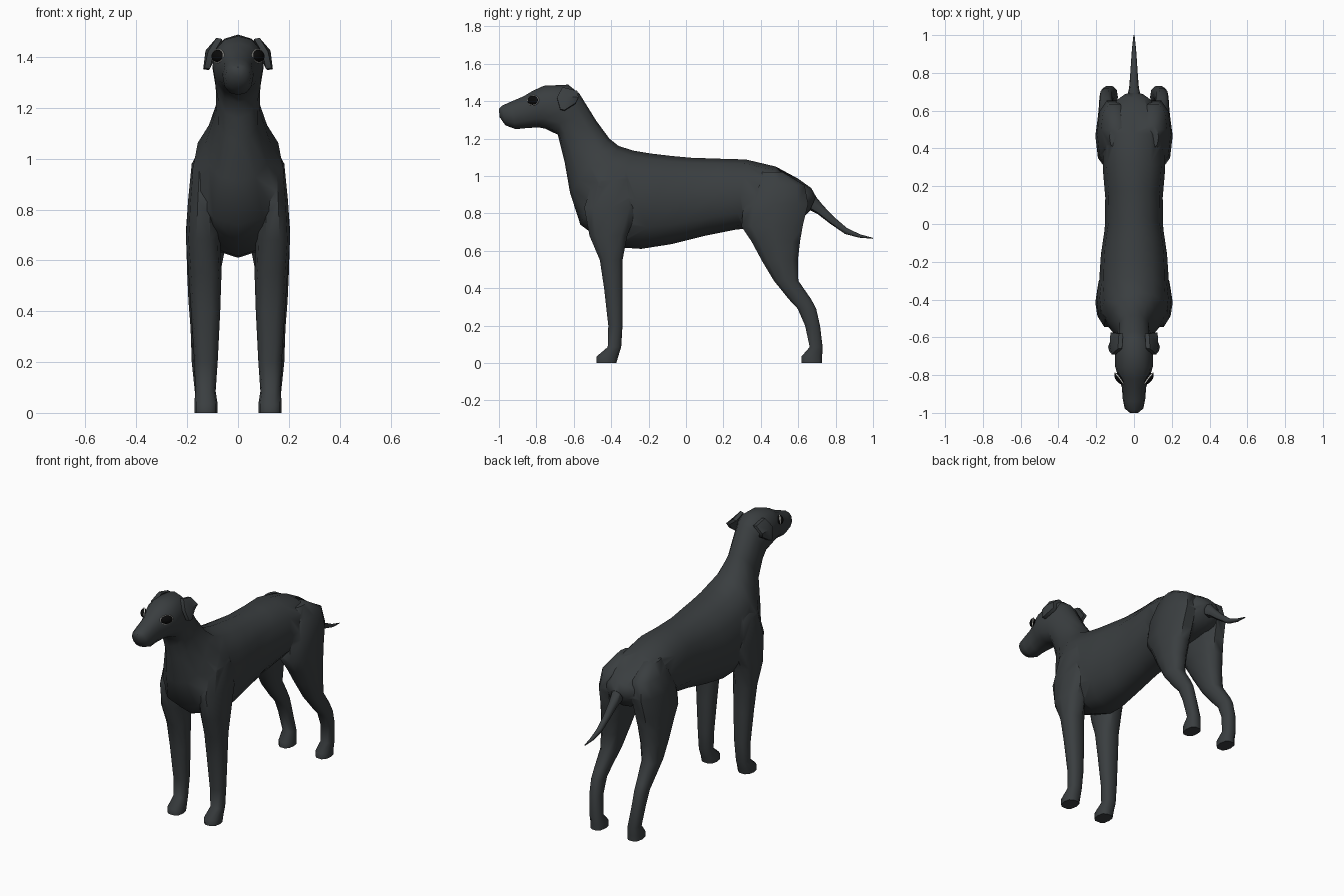
import bpy, bmesh, math
from mathutils import Vector

if "Cube" in bpy.data.objects:
    bpy.data.objects.remove(bpy.data.objects["Cube"])


def material(name, rgb):
    m = bpy.data.materials.new(name)
    m.diffuse_color = (*rgb, 1)
    m.use_nodes = True
    m.node_tree.nodes["Principled BSDF"].inputs["Base Color"].default_value = m.diffuse_color
    return m


COAT = material("coat", (0.042, 0.048, 0.051))
BLACK = material("eye_black", (0.003, 0.003, 0.003))
WHITE = material("eye_rim", (0.7, 0.7, 0.66))


def finish(name, bm, mat, angle=50):
    bmesh.ops.recalc_face_normals(bm, faces=bm.faces)
    me = bpy.data.meshes.new(name)
    bm.to_mesh(me)
    bm.free()
    me.materials.append(mat)
    ob = bpy.data.objects.new(name, me)
    bpy.context.collection.objects.link(ob)
    smooth(ob, angle)
    return ob


def smooth(ob, angle):
    bpy.ops.object.select_all(action='DESELECT')
    bpy.context.view_layer.objects.active = ob
    ob.select_set(True)
    bpy.ops.object.shade_smooth_by_angle(angle=math.radians(angle))


def loft(name, rows, sides=12, power=0.9, mirror=False):
    """Each row: side-view edge points (ya, za), (yb, zb), half width, centre x."""
    bm = bmesh.new()
    for sx in ((1, -1) if mirror else (1,)):
        rings = []
        for ya, za, yb, zb, w, xc in rows:
            a, b = Vector((0, ya, za)), Vector((0, yb, zb))
            ring = []
            for i in range(sides):
                t = 2 * math.pi * i / sides
                c, s = math.cos(t), math.sin(t)
                c = math.copysign(abs(c) ** power, c)
                s = math.copysign(abs(s) ** power, s)
                p = (a + b) / 2 + (a - b) / 2 * s
                ring.append(bm.verts.new((sx * (xc + w * c), p.y, p.z)))
            rings.append(ring)
        for r, q in zip(rings, rings[1:]):
            for i in range(sides):
                j = (i + 1) % sides
                bm.faces.new((r[i], r[j], q[j], q[i]))
        bm.faces.new(rings[0])
        bm.faces.new(rings[-1])
    return finish(name, bm, COAT)


# Head, neck and trunk: top edge, bottom edge, half width
trunk = [
    (-1.0, 1.36, -.997, 1.315, .025), (-.985, 1.375, -.965, 1.27, .05),
    (-.94, 1.395, -.91, 1.25, .06), (-.87, 1.425, -.86, 1.255, .064),
    (-.82, 1.455, -.79, 1.26, .085), (-.76, 1.482, -.75, 1.252, .1),
    (-.63, 1.488, -.685, 1.22, .1), (-.57, 1.44, -.67, 1.16, .088),
    (-.48, 1.295, -.648, 1.07, .086), (-.41, 1.2, -.62, .91, .13),
    (-.36, 1.16, -.565, .74, .18), (-.28, 1.135, -.46, .66, .184),
    (-.19, 1.12, -.34, .617, .182), (-.08, 1.107, -.24, .61, .175),
    (.03, 1.097, -.08, .635, .155), (.18, 1.092, .1, .68, .152),
    (.32, 1.088, .26, .712, .165), (.48, 1.05, .42, .73, .165),
    (.6, .985, .53, .75, .14), (.67, .935, .62, .77, .1),
    (.695, .89, .66, .81, .055)]
body = loft("dog_body", [(*r, 0) for r in trunk])

# Legs: height, back y, front y, inner x, outer x
def leg(name, rows):
    return loft(name, [(yb, z, yf, z, (xo - xi) / 2, (xo + xi) / 2)
                       for z, yb, yf, xi, xo in rows], 10, 0.8, True)


front_legs = leg("front_legs", [
    (0, -.37, -.48, .08, .172), (.035, -.36, -.48, .08, .172),
    (.085, -.345, -.42, .088, .168), (.2, -.338, -.417, .08, .172),
    (.4, -.337, -.44, .07, .185), (.55, -.337, -.463, .065, .195),
    (.68, -.31, -.52, .07, .205), (.83, -.25, -.55, .07, .197),
    (.98, -.28, -.5, .08, .182), (1.04, -.33, -.44, .09, .15)])

hind_legs = leg("hind_legs", [
    (0, .73, .615, .085, .17), (.035, .73, .615, .085, .17),
    (.085, .732, .66, .095, .17), (.2, .718, .635, .11, .182),
    (.29, .698, .595, .112, .185), (.34, .672, .548, .108, .187),
    (.44, .603, .467, .09, .195), (.55, .602, .4, .07, .2),
    (.65, .615, .345, .05, .203), (.73, .63, .29, .035, .204),
    (.85, .66, .3, .03, .195), (.95, .64, .36, .03, .175),
    (1.02, .52, .4, .05, .13)])

# Tail: tapering curve
tail = loft("tail", [
    (.62, .95, .62, .85, .045, 0), (.69, .895, .665, .815, .036, 0),
    (.735, .84, .705, .795, .026, 0), (.79, .782, .77, .745, .021, 0),
    (.86, .722, .85, .69, .016, 0), (.93, .688, .925, .67, .011, 0),
    (1.0, .669, 1.0, .664, .003, 0)], 8)

# Merge the limbs and tail into one skin
for part in (front_legs, hind_legs, tail):
    mod = body.modifiers.new("union", 'BOOLEAN')
    mod.operation = 'UNION'
    mod.solver = 'EXACT'
    mod.object = part
    bpy.context.view_layer.objects.active = body
    bpy.ops.object.modifier_apply(modifier=mod.name)
    bpy.data.objects.remove(part)
smooth(body, 60)

# Folded ears: thin flaps hanging from the skull
flap = [(.085, -.66, 1.475), (.08, -.58, 1.455), (.125, -.575, 1.42),
        (.115, -.59, 1.39), (.137, -.65, 1.352), (.132, -.672, 1.357),
        (.118, -.69, 1.42)]
bm = bmesh.new()
for sx in (1, -1):
    outer = [bm.verts.new((sx * x, y, z)) for x, y, z in flap]
    inner = [bm.verts.new((sx * (x - .022), y, z - .004)) for x, y, z in flap]
    hub = bm.verts.new((sx * .128, -.635, 1.425))
    for i in range(len(flap)):
        j = (i + 1) % len(flap)
        bm.faces.new((outer[i], outer[j], hub))
        bm.faces.new((outer[i], inner[i], inner[j], outer[j]))
    bm.faces.new(inner)
finish("ears", bm, COAT)

# Eyes: black balls with a pale rim
for side, sx in (("left", 1), ("right", -1)):
    facing = Vector((sx * .8, -.6, .12))
    rot = facing.to_track_quat('Z', 'Y').to_euler()
    spot = Vector((sx * .079, -.818, 1.404))
    bpy.ops.mesh.primitive_uv_sphere_add(segments=14, ring_count=8, radius=1,
                                         location=spot, rotation=rot)
    eye = bpy.context.object
    eye.name = side + "_eye"
    eye.scale = (.036, .025, .018)
    eye.data.materials.append(BLACK)
    smooth(eye, 60)
    bpy.ops.mesh.primitive_torus_add(major_segments=16, minor_segments=6,
                                     major_radius=1, minor_radius=.1,
                                     location=spot, rotation=rot)
    rim = bpy.context.object
    rim.name = side + "_eye_rim"
    rim.scale = (.037, .026, .03)
    rim.data.materials.append(WHITE)
    smooth(rim, 60)
